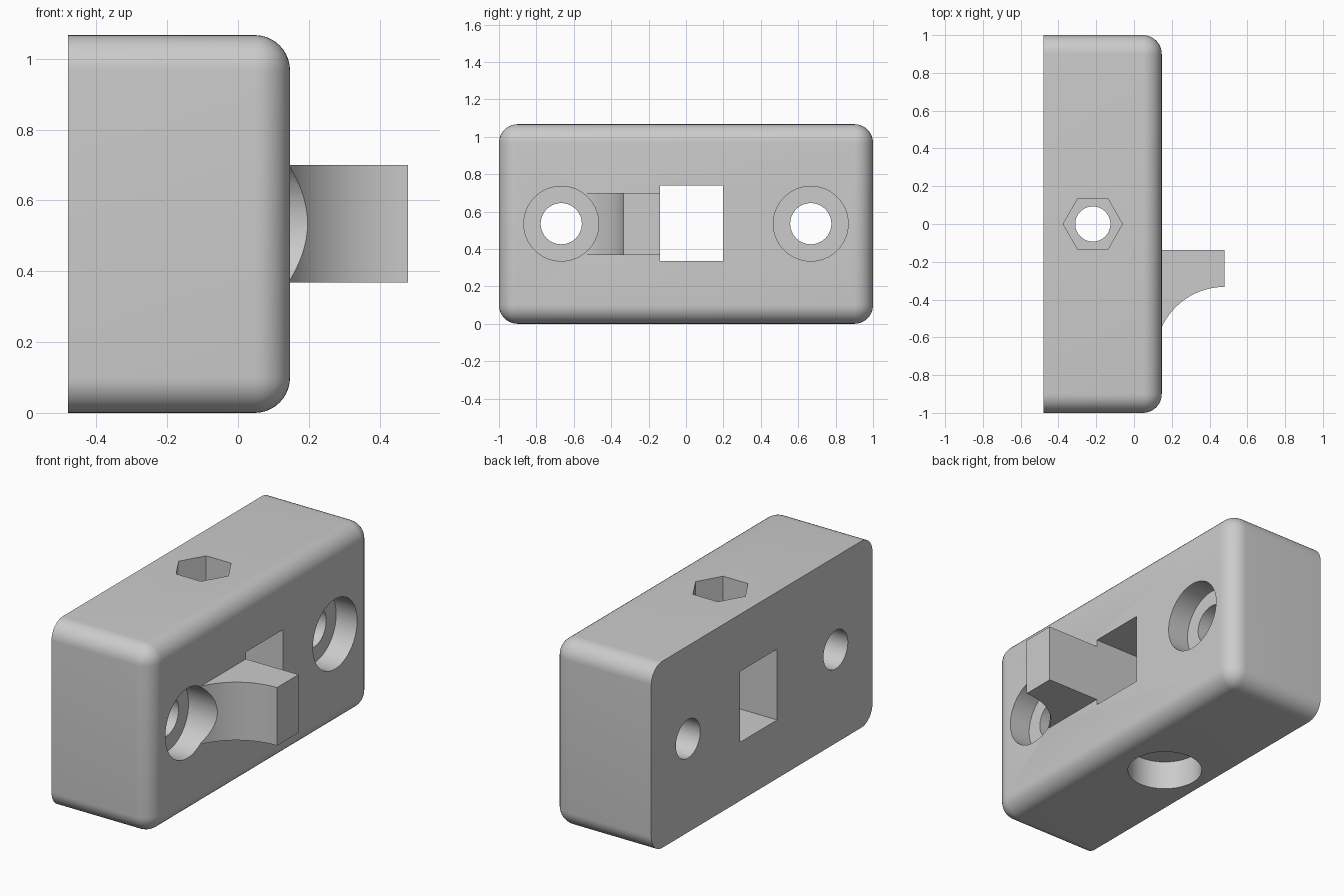
import bpy, bmesh
from math import pi, atan2, sin, cos

default = bpy.data.objects.get("Cube")
if default:
    bpy.data.objects.remove(default, do_unlink=True)

BACK, FACE, TIP = -0.48, 0.147, 0.48      # x of back, front face and catch tip
HEIGHT, MID = 1.067, 0.535

grey = bpy.data.materials.new("light_grey")
grey.use_nodes = True
grey.diffuse_color = (0.6, 0.6, 0.6, 1)
grey.node_tree.nodes["Principled BSDF"].inputs["Base Color"].default_value = (0.6, 0.6, 0.6, 1)


def make_object(name, bm):
    bmesh.ops.recalc_face_normals(bm, faces=bm.faces)
    mesh = bpy.data.meshes.new(name)
    bm.to_mesh(mesh)
    bm.free()
    mesh.materials.append(grey)
    obj = bpy.data.objects.new(name, mesh)
    bpy.context.collection.objects.link(obj)
    return obj


def box(name, low, high, radius=0):
    bm = bmesh.new()
    bmesh.ops.create_cube(bm, size=1)
    for v in bm.verts:
        v.co = [h if c > 0 else l for c, l, h in zip(v.co, low, high)]
    if radius:
        # Round every edge except those around the flat back
        edges = [e for e in bm.edges if max(v.co.x for v in e.verts) > low[0] + 0.01]
        bmesh.ops.bevel(bm, geom=edges, offset=radius, segments=10, profile=0.5,
                        affect='EDGES', clamp_overlap=True)
    return make_object(name, bm)


def cylinder(name, axis, a, b, center, radius, sides=64):
    bpy.ops.mesh.primitive_cylinder_add(vertices=sides, radius=radius, depth=b - a)
    obj = bpy.context.object
    obj.name = name
    mid = (a + b) / 2
    if axis == 'X':
        obj.location = (mid, *center)
        obj.rotation_euler = (0, pi / 2, 0)
    else:
        obj.location = (*center, mid)
        obj.rotation_euler = (0, 0, pi / 6)
    return obj


def combine(target, tool, operation):
    bpy.context.view_layer.update()
    mod = target.modifiers.new(tool.name, 'BOOLEAN')
    mod.operation, mod.solver, mod.object = operation, 'EXACT', tool
    bpy.context.view_layer.objects.active = target
    bpy.ops.object.modifier_apply(modifier=mod.name)
    bpy.data.objects.remove(tool, do_unlink=True)


# Block with rounded edges
body = box("latch_block", (BACK, -1, 0), (FACE, 1, HEIGHT), 0.1)

# Projecting catch with a concave curved flank
radius, cx, cy = 0.367, TIP, -0.70
end = atan2(0.154, FACE - cx)
profile = [(0.05, -0.1), (TIP, -0.1)]
profile += [(cx + radius * cos(t), cy + radius * sin(t))
            for t in (pi / 2 + (end - pi / 2) * i / 24 for i in range(25))]
profile.append((0.05, cy + 0.154))
bm = bmesh.new()
face = bm.faces.new([bm.verts.new((x, y, 0.368)) for x, y in profile])
side = bmesh.ops.extrude_face_region(bm, geom=[face])
bmesh.ops.translate(bm, vec=(0, 0, 0.332),
                    verts=[g for g in side["geom"] if isinstance(g, bmesh.types.BMVert)])
combine(body, make_object("catch", bm), 'UNION')

# Square opening, which also trims the catch flush
combine(body, box("opening", (-1, -0.138, 0.335), (1, 0.198, 0.74)), 'DIFFERENCE')

# Counterbored screw holes
for y in (-0.667, 0.667):
    combine(body, cylinder("screw_hole", 'X', -1, 1, (y, MID), 0.11), 'DIFFERENCE')
    combine(body, cylinder("screw_recess", 'X', FACE - 0.133, 1, (y, MID), 0.2), 'DIFFERENCE')

# Vertical bolt hole with a hexagonal nut pocket above and a head recess below
bolt = (-0.218, 0)
combine(body, cylinder("bolt_hole", 'Z', -1, 2, bolt, 0.093), 'DIFFERENCE')
combine(body, cylinder("nut_pocket", 'Z', HEIGHT - 0.18, 2, bolt, 0.157, 6), 'DIFFERENCE')
combine(body, cylinder("head_recess", 'Z', -1, 0.167, bolt, 0.2), 'DIFFERENCE')

# Single material and smooth curves with crisp edges
body.data.materials.clear()
body.data.materials.append(grey)
for p in body.data.polygons:
    p.material_index = 0
bpy.ops.object.select_all(action='DESELECT')
body.select_set(True)
bpy.context.view_layer.objects.active = body
bpy.ops.object.shade_smooth_by_angle(angle=pi / 6)
